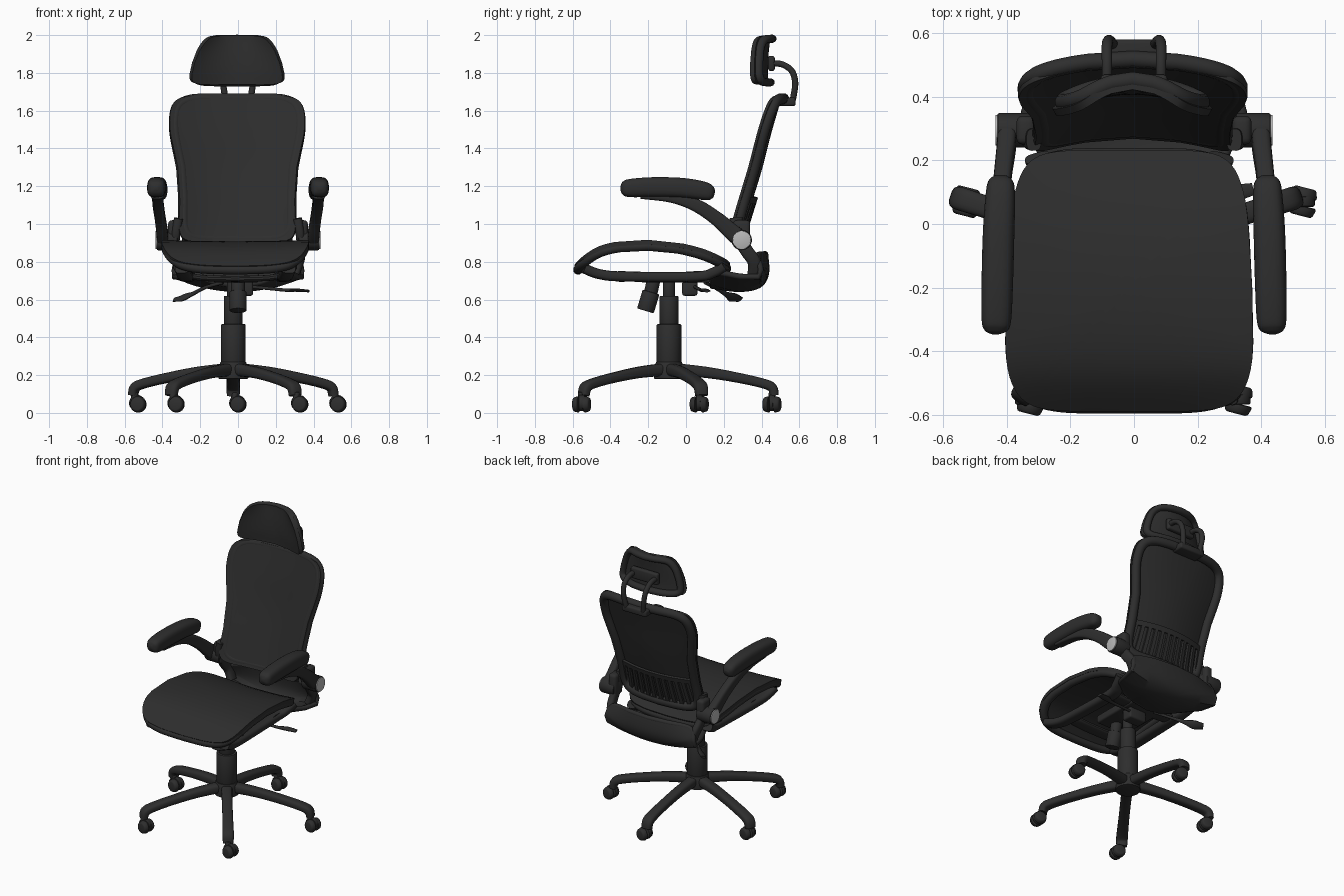
import bpy, bmesh, math
from mathutils import Vector, Matrix

if "Cube" in bpy.data.objects:
    bpy.data.objects.remove(bpy.data.objects["Cube"])


def material(name, c):
    m = bpy.data.materials.new(name)
    m.diffuse_color = (*c, 1)
    m.use_nodes = True
    m.node_tree.nodes["Principled BSDF"].inputs["Base Color"].default_value = m.diffuse_color
    return m


BLACK = material("black plastic", (0.027, 0.027, 0.027))
MESH = material("black mesh fabric", (0.026, 0.026, 0.026))
GREY = material("light grey cap", (0.48, 0.48, 0.48))


def finish(name, bm, mat):
    bmesh.ops.recalc_face_normals(bm, faces=bm.faces)
    me = bpy.data.meshes.new(name)
    bm.to_mesh(me)
    bm.free()
    me.materials.append(mat)
    ob = bpy.data.objects.new(name, me)
    bpy.context.collection.objects.link(ob)
    return ob


def spline(pts, k=6):
    """Catmull-Rom resampling of tuples of any length."""
    out, n = [], len(pts)
    for i in range(n - 1):
        p = [pts[max(0, min(n - 1, i + j))] for j in (-1, 0, 1, 2)]
        for q in range(k):
            t = q / k
            out.append([0.5 * (2 * b + (c - a) * t + (2 * a - 5 * b + 4 * c - d) * t * t
                               + (3 * b - a - 3 * c + d) * t ** 3) for a, b, c, d in zip(*p)])
    out.append(list(pts[-1]))
    return out


def at(curve, t):
    f = max(0, min(1, t)) * (len(curve) - 1)
    i = min(int(f), len(curve) - 2)
    return [a + (b - a) * (f - i) for a, b in zip(curve[i], curve[i + 1])]


def oval(ang, e):
    c, s = math.cos(ang), math.sin(ang)
    return (math.copysign(abs(c) ** (2 / e), c), math.copysign(abs(s) ** (2 / e), s))


def sweep(name, pts, side, mat=BLACK, closed=False, n=12, e=2, k=6):
    """Sweep an oval section along points (x, y, z, half width, half height)."""
    P = pts if closed else spline(pts, k)
    bm, rings, m = bmesh.new(), [], len(P)
    for i, p in enumerate(P):
        a, b = (P[i - 1], P[(i + 1) % m]) if closed else (P[max(i - 1, 0)], P[min(i + 1, m - 1)])
        t = (Vector(b[:3]) - Vector(a[:3])).normalized()
        up = t.cross(Vector(side)).normalized()
        sd = up.cross(t)
        ring = []
        for j in range(n):
            u, v = oval(2 * math.pi * (j + 0.5) / n, e)
            ring.append(bm.verts.new(Vector(p[:3]) + sd * u * p[3] + up * v * p[4]))
        rings.append(ring)
    for i in range(m if closed else m - 1):
        r, q = rings[i], rings[(i + 1) % m]
        for j in range(n):
            bm.faces.new((r[j], r[(j + 1) % n], q[(j + 1) % n], q[j]))
    if not closed:
        bm.faces.new(rings[0])
        bm.faces.new(rings[-1])
    return finish(name, bm, mat)


def panel(name, f, e, thick, mat, rings=12, segs=72):
    """Rounded sheet: a superelliptic disc mapped through f(a, b), given thickness."""
    bm = bmesh.new()
    mid, prev = bm.verts.new(f(0, 0)), None
    for r in range(1, rings + 1):
        o = [oval(2 * math.pi * j / segs, e) for j in range(segs)]
        cur = [bm.verts.new(f(a * r / rings, b * r / rings)) for a, b in o]
        for j in range(segs):
            l = (j + 1) % segs
            bm.faces.new((prev[j], cur[j], cur[l], prev[l]) if prev else (mid, cur[j], cur[l]))
        prev = cur
    ob = finish(name, bm, mat)
    s = ob.modifiers.new("thickness", 'SOLIDIFY')
    s.thickness, s.offset = thick, 0
    return ob


def rim(name, f, e, w, h, side, shift=(0, 0, 0), sa=1, sb=1, segs=96):
    """Tube along the panel's edge, inset by the factors sa and sb."""
    o = [oval(2 * math.pi * j / segs, e) for j in range(segs)]
    pts = [(*(Vector(f(a * sa, b * sb)) + Vector(shift)), w, h) for a, b in o]
    return sweep(name, pts, side, closed=True)


def box(name, x, y, z, bev=0.012, mat=BLACK):
    bm = bmesh.new()
    bmesh.ops.create_cube(bm, size=1)
    for v in bm.verts:
        v.co = [(l + h) / 2 + c * (h - l) for c, (l, h) in zip(v.co, (x, y, z))]
    bmesh.ops.bevel(bm, geom=bm.edges[:], offset=bev, segments=3, affect='EDGES', profile=0.5)
    return finish(name, bm, mat)


def rod(name, p, q, r, r2=None, mat=BLACK, bev=0.006):
    bm = bmesh.new()
    p, q = Vector(p), Vector(q)
    d = q - p
    M = Matrix.Translation((p + q) / 2) @ d.to_track_quat('Z', 'Y').to_matrix().to_4x4()
    bmesh.ops.create_cone(bm, cap_ends=True, segments=32, radius1=r, radius2=r2 or r, depth=d.length)
    caps = [ed for ed in bm.edges if any(len(fc.verts) > 4 for fc in ed.link_faces)]
    bmesh.ops.bevel(bm, geom=caps, offset=bev, segments=2, affect='EDGES', profile=0.5)
    bm.transform(M)
    return finish(name, bm, mat)


# Five-legged base with casters
HX, HY = -0.025, -0.09
rod("base_hub", (HX, HY, 0.18), (HX, HY, 0.27), 0.08, 0.07)
for i in range(5):
    a = math.radians(90 + 72 * i)
    c, s = math.cos(a), math.sin(a)
    prof = [(0.03, 0.23, 0.036, 0.034), (0.2, 0.214, 0.034, 0.03), (0.36, 0.187, 0.034, 0.027),
            (0.49, 0.158, 0.036, 0.026), (0.545, 0.135, 0.037, 0.026), (0.558, 0.092, 0.034, 0.024)]
    sweep("base_leg", [(HX + r * c, HY + r * s, z, w, h) for r, z, w, h in prof], (-s, c, 0), n=16, e=3)
    x, y = HX + 0.557 * c + 0.027, HY + 0.557 * s - 0.012
    rod("caster_stem", (x - 0.02, y, 0.05), (x - 0.02, y, 0.11), 0.018)
    rod("caster_hood", (x - 0.006, y - 0.016, 0.052), (x - 0.006, y + 0.016, 0.052), 0.043)
    for k in (-1, 1):
        rod("caster_wheel", (x, y + k * 0.013, 0.045), (x + k * 0.008, y + k * 0.044, 0.045), 0.045, 0.036, bev=0.008)

# Gas column
rod("column_lower", (HX, HY, 0.25), (HX, HY, 0.47), 0.065)
rod("column_upper", (HX, HY, 0.46), (HX, HY, 0.62), 0.05)
rod("column_neck", (HX, HY, 0.6), (HX, HY, 0.72), 0.033)

# Tilt mechanism, knob and levers
box("tilt_mechanism", (-0.13, 0.11), (-0.24, 0.2), (0.69, 0.745))
box("mechanism_block", (-0.05, 0.08), (-0.02, 0.06), (0.62, 0.7))
rod("tension_knob", (0, -0.215, 0.54), (0, -0.185, 0.64), 0.046)
rod("knob_stem", (0, -0.19, 0.62), (0, -0.17, 0.71), 0.036)
sweep("right_lever", [(0.03, 0.04, 0.67, .009, .009), (0.15, 0.06, 0.66, .009, .009),
                      (0.25, 0.08, 0.65, .012, .009), (0.31, 0.095, 0.65, .026, .009),
                      (0.375, 0.11, 0.645, .02, .007)], (0, 1, 0))
sweep("left_lever", [(-0.08, 0.1, 0.69, .009, .009), (-0.17, 0.15, 0.665, .009, .009),
                     (-0.24, 0.21, 0.63, .014, .008), (-0.29, 0.25, 0.61, .03, .01),
                     (-0.335, 0.285, 0.6, .022, .008)], (0.6, -0.8, 0))

# Seat: mesh stretched over an arched rim, dipping at the front lip
SEAT = spline([(-0.583, 0.785, 0.37), (-0.46, 0.865, 0.388), (-0.3, 0.897, 0.39), (-0.1, 0.893, 0.382),
               (0.08, 0.855, 0.37), (0.228, 0.795, 0.355)])


def seat(a, b):
    y, z, w = at(SEAT, (b + 1) / 2)
    return (-0.015 + a * w, y, z + 0.005 - (1 - a * a) * (0.008 + 0.014 * b * b))


panel("seat_mesh", seat, 5, 0.024, MESH)
rim("seat_rim", seat, 5, 0.024, 0.026, (0, 0, 1), (0, 0, -0.022), 0.935, 0.94)

# Seat cradle below
for s in (-1, 1):
    sweep("seat_rail", [(-0.015 + s * x, y, z, 0.04, 0.027) for x, y, z in (
        (0.28, -0.54, 0.765), (0.27, -0.46, 0.735), (0.26, -0.33, 0.722), (0.25, 0.05, 0.722),
        (0.27, 0.15, 0.745), (0.29, 0.21, 0.78))], (1, 0, 0), n=16, e=3)
for y in (-0.34, 0.06):
    sweep("seat_cross_bar", [(-0.015 + x, y, z, 0.045, 0.016) for x, z in (
        (-0.28, 0.735), (-0.18, 0.715), (0, 0.71), (0.18, 0.715), (0.28, 0.735))], (0, 1, 0), n=16, e=3)

# Rear scoop joining seat and back
SCOOP = spline([(0.14, 0.672, 0.26), (0.28, 0.655, 0.31), (0.385, 0.675, 0.335), (0.425, 0.74, 0.335),
                (0.42, 0.84, 0.32)])


def scoop(a, b):
    y, z, w = at(SCOOP, (b + 1) / 2)
    return (a * w, y - 0.06 * a * a * max(0, b), z + 0.045 * (1 - b) * a * a)


panel("rear_scoop", scoop, 7, 0.03, BLACK)
rim("scoop_rim", scoop, 7, 0.016, 0.016, (0, -0.6, 0.8))

# Backrest: mesh, frame and slotted lumbar plate
BACK = spline([(0.275, 0.9, 0.335), (0.337, 1.1, 0.307), (0.398, 1.3, 0.317), (0.447, 1.49, 0.358),
               (0.503, 1.68, 0.37)])


def back(a, b):
    y, z, w = at(BACK, (b + 1) / 2)
    return (-0.004 + a * w, y - 0.062 * a * a, z)


panel("back_mesh", back, 6, 0.014, MESH)
rim("back_frame", back, 6, 0.028, 0.03, (0, 1, 0), (0, 0.02, 0), 0.93, 0.93)

bm = bmesh.new()
COLS, ROWS = 23, (-0.97, -0.86, -0.7, -0.48, -0.4)
grid = [[bm.verts.new(Vector(back((2 * i / COLS - 1) * 0.88, b)) + Vector((0, 0.032, 0)))
         for i in range(COLS + 1)] for b in ROWS]
for r in range(4):
    for i in range(COLS):
        if not (i % 2 == 1 and r in (1, 2)):
            bm.faces.new((grid[r][i], grid[r][i + 1], grid[r + 1][i + 1], grid[r + 1][i]))
lumbar = finish("lumbar_plate", bm, BLACK)
lumbar.modifiers.new("thickness", 'SOLIDIFY').thickness = 0.016

for s in (-1, 1):
    # Side arms from back frame to scoop
    sweep("back_side_arm", [(s * x, y, z, 0.024, 0.035) for x, y, z in (
        (0.315, 0.265, 1.03), (0.33, 0.275, 0.94), (0.335, 0.32, 0.86), (0.325, 0.36, 0.8),
        (0.3, 0.36, 0.73))], (1, 0, 0), n=16, e=3)
    box("arm_bracket", sorted((s * 0.31, s * 0.37)), (0.25, 0.34), (0.87, 1.02), 0.02)

    # Flip-up armrests
    rod("arm_pivot", (s * 0.32, 0.295, 0.915), (s * 0.43, 0.295, 0.915), 0.054)
    rod("pivot_cap", (s * 0.425, 0.295, 0.915), (s * 0.436, 0.295, 0.915), 0.048, mat=GREY, bev=0.002)
    sweep("arm_support", [(s * x, y, z, w, h) for x, y, z, w, h in (
        (0.428, -0.24, 1.145, .03, .012), (0.425, -0.08, 1.135, .03, .022), (0.422, 0.05, 1.10, .029, .034),
        (0.412, 0.16, 1.03, .028, .038), (0.402, 0.24, 0.96, .03, .044), (0.398, 0.3, 0.91, .031, .048))],
        (1, 0, 0), n=16, e=4)
    sweep("arm_pad", [(s * x, y, z, w, h) for x, y, z, w, h in (
        (0.434, -0.347, 1.19, .012, .01), (0.434, -0.335, 1.19, .036, .034), (0.433, -0.3, 1.19, .047, .048),
        (0.43, -0.18, 1.195, .05, .053), (0.426, -0.03, 1.192, .05, .053), (0.421, 0.08, 1.178, .047, .05),
        (0.419, 0.13, 1.165, .04, .04), (0.418, 0.15, 1.16, .02, .018))], (1, 0, 0), n=20, e=3)

    # Headrest tubes
    sweep("headrest_tube", [(s * x, y, z, 0.017, 0.017) for x, y, z in (
        (0.085, 0.455, 1.85), (0.085, 0.51, 1.845), (0.085, 0.56, 1.81), (0.08, 0.578, 1.75),
        (0.07, 0.57, 1.68), (0.066, 0.558, 1.63))], (1, 0, 0))

# Headrest mount on back frame
box("headrest_clamp", (-0.095, 0.095), (0.49, 0.58), (1.625, 1.67))
box("headrest_plate", (-0.105, 0.105), (0.435, 0.47), (1.81, 1.89))

# Headrest pad with rear rim
HEAD = spline([(0.425, 1.738, 0.252), (0.42, 1.81, 0.242), (0.424, 1.9, 0.215), (0.436, 1.998, 0.16)])


def head(a, b):
    y, z, w = at(HEAD, (b + 1) / 2)
    return (-0.005 + a * w, y - 0.07 * a * a, z)


panel("headrest_pad", head, 6, 0.026, MESH)
rim("headrest_rim", head, 6, 0.026, 0.022, (0, 1, 0), (0, 0.02, 0), 0.91, 0.84)

# Apply modifiers and smooth everything
bpy.ops.object.select_all(action='SELECT')
bpy.context.view_layer.objects.active = bpy.context.selected_objects[0]
bpy.ops.object.convert(target='MESH')
bpy.ops.object.shade_smooth_by_angle(angle=math.radians(40))
